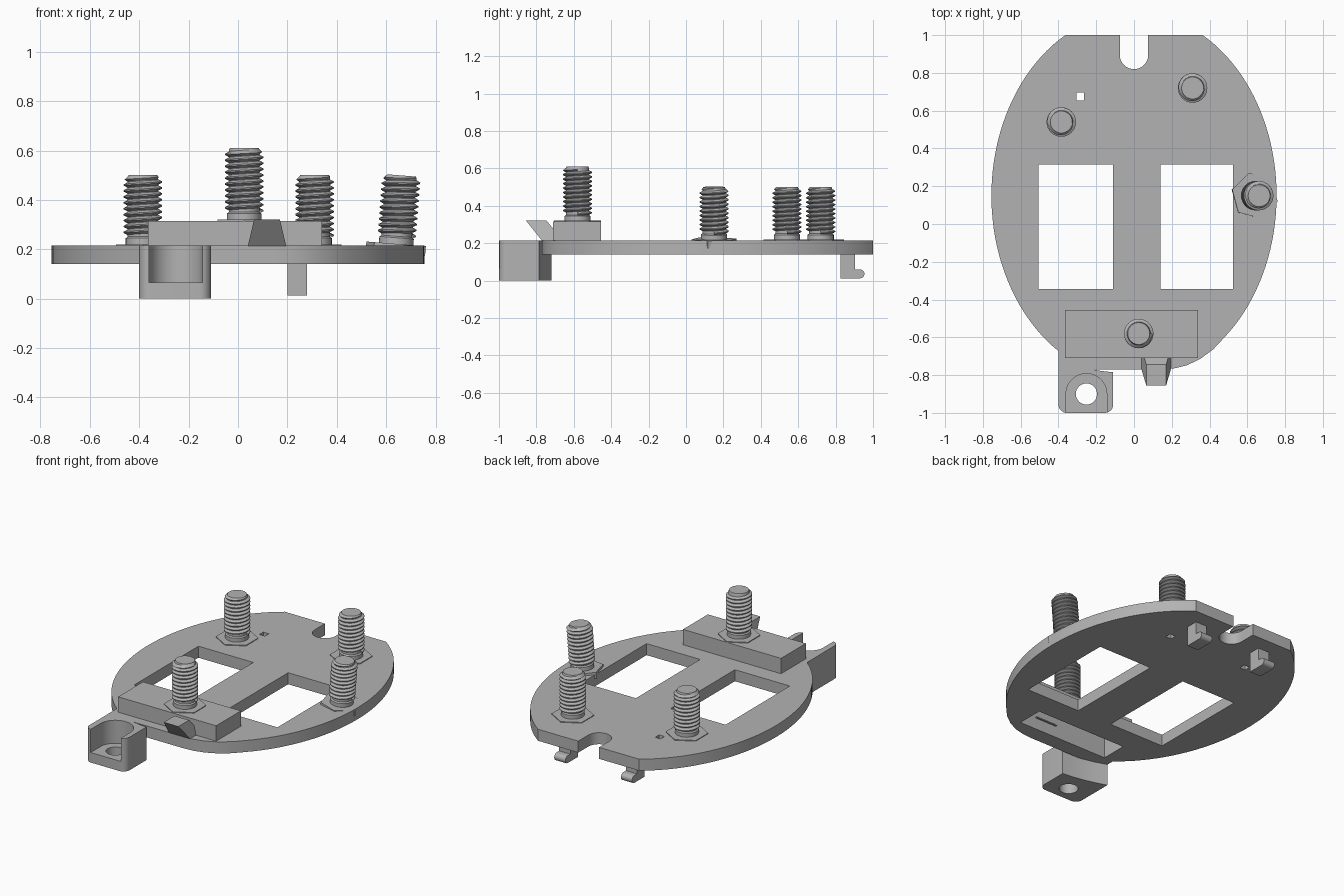
import bpy, bmesh
from math import sin, cos, pi, radians
from mathutils import Matrix, Vector

cube = bpy.data.objects.get("Cube")
if cube:
    bpy.data.objects.remove(cube, do_unlink=True)

grey = bpy.data.materials.new("light grey")
grey.use_nodes = True
COLOUR = (0.45, 0.45, 0.45, 1)
grey.diffuse_color = COLOUR
grey.node_tree.nodes["Principled BSDF"].inputs["Base Color"].default_value = COLOUR


def finish(bm, name):
    bmesh.ops.recalc_face_normals(bm, faces=bm.faces)
    mesh = bpy.data.meshes.new(name)
    bm.to_mesh(mesh)
    bm.free()
    mesh.materials.append(grey)
    ob = bpy.data.objects.new(name, mesh)
    bpy.context.collection.objects.link(ob)
    return ob


def loft(name, bottom, top):
    """Close a solid between two matching loops."""
    bm = bmesh.new()
    a = [bm.verts.new(p) for p in bottom]
    b = [bm.verts.new(p) for p in top]
    bm.faces.new(a)
    bm.faces.new(b)
    for i in range(len(a)):
        j = (i + 1) % len(a)
        bm.faces.new((a[i], a[j], b[j], b[i]))
    return finish(bm, name)


def prism(name, outline, z0, z1):
    return loft(name, [(x, y, z0) for x, y in outline], [(x, y, z1) for x, y in outline])


def rect(x0, x1, y0, y1):
    return [(x0, y0), (x1, y0), (x1, y1), (x0, y1)]


def arc(cx, cy, rx, ry, t0, t1, n):
    return [(cx + rx * cos(t0 + (t1 - t0) * i / n), cy + ry * sin(t0 + (t1 - t0) * i / n))
            for i in range(n + 1)]


def cut(ob, *cutters):
    for c in cutters:
        c.hide_render = True
        mod = ob.modifiers.new("cut", "BOOLEAN")
        mod.operation = "DIFFERENCE"
        mod.solver = "EXACT"
        mod.object = c
        bpy.context.view_layer.objects.active = ob
        bpy.ops.object.modifier_apply(modifier=mod.name)
        bpy.data.objects.remove(c, do_unlink=True)


def smooth(ob, angle=30):
    bpy.ops.object.select_all(action="DESELECT")
    ob.select_set(True)
    bpy.context.view_layer.objects.active = ob
    bpy.ops.object.shade_smooth_by_angle(angle=radians(angle))


BASE, TOP = 0.14, 0.215

# Oval plate: flat at the back, squared off at the front
outline = arc(0, 0.15, 0.755, 0.97, -0.884, 1.068, 40)
outline += arc(0, 0.15, 0.755, 0.97, pi - 1.068, pi + 1.012, 40)
outline += [(-0.4, -0.77), (0.15, -0.77), (0.21, -0.765), (0.28, -0.748),
            (0.35, -0.715), (0.42, -0.663)]
plate = prism("base_plate", outline, BASE, TOP)
recess = rect(-0.335, 0.31, -0.67, -0.5)
notch = arc(0, 0.895, 0.075, 0.075, pi, 2 * pi, 24) + [(0.075, 1.1), (-0.075, 1.1)]
cuts = [rect(-0.505, -0.11, -0.345, 0.315), rect(0.14, 0.525, -0.345, 0.315), notch, recess]
cuts += [rect(s * 0.285 - 0.02, s * 0.285 + 0.02, 0.655, 0.695) for s in (-1, 1)]
cut(plate, *[prism("cutter", c, 0.05, 0.4) for c in cuts])
smooth(plate)

# Hollow raised block near the front
block = prism("raised_block", rect(-0.365, 0.34, -0.71, -0.455), TOP - 0.01, 0.315)
cut(block, prism("cutter", recess, 0.1, 0.27))

# Overhanging wedge in front of the block
loft("front_wedge", [(x, y, TOP - 0.001) for x, y in rect(0.04, 0.195, -0.77, -0.66)],
     [(x, y, 0.32) for x, y in rect(0.065, 0.17, -0.855, -0.745)])

# Screw tab with rounded front corners and a curved back
R = 0.045
tab_outline = arc(-0.4 + R, -1 + R, R, R, pi, 1.5 * pi, 8)
tab_outline += arc(-0.11 - R, -1 + R, R, R, 1.5 * pi, 2 * pi, 8)
tab_outline += [(-0.11, -0.785), (-0.18, -0.777), (-0.25, -0.764), (-0.33, -0.744), (-0.4, -0.72)]
tab = prism("screw_tab", tab_outline, 0, TOP)
pocket = arc(-0.252, -0.9, 0.108, 0.108, 0, pi, 32) + [(-0.36, -1.1), (-0.144, -1.1)]
cut(tab, prism("cutter", pocket, 0.065, 0.4),
    prism("cutter", arc(-0.252, -0.9, 0.056, 0.056, 0, 2 * pi * 31 / 32, 31), -0.1, 0.2))
smooth(tab)

# Pair of latch hooks under the back edge
hook = [(0.825, BASE + 0.01), (0.825, 0.012)]
hook += arc(0.93, 0.036, 0.024, 0.024, -pi / 2, pi / 2, 10)
hook += [(0.903, 0.06), (0.903, BASE + 0.01)]
for side, x in (("right", -0.28), ("left", 0.2)):
    smooth(loft(side + "_hook", [(x, y, z) for y, z in hook],
                [(x + 0.08, y, z) for y, z in hook]))


def bolt(name, x, y, z, h, tilt=0, turn=0):
    """Threaded stud of height h on a mostly sunken hex head."""
    seg, pitch, low = 32, 0.024, 0.03
    turns = int((h - low - 0.012) / pitch)
    bm = bmesh.new()

    # plain core with collar and chamfered end
    rings = [(0.07, -0.01), (0.07, low), (0.062, low + 0.006), (0.062, h - 0.01), (0.058, h)]
    loops = [[bm.verts.new((r * cos(2 * pi * i / seg), r * sin(2 * pi * i / seg), zz))
              for i in range(seg)] for r, zz in rings]
    for a, b in zip(loops, loops[1:]):
        for i in range(seg):
            j = (i + 1) % seg
            bm.faces.new((a[i], a[j], b[j], b[i]))
    bm.faces.new(loops[0])
    bm.faces.new(loops[-1])

    # helical ridge: inner, crest and outer edges
    rows = []
    for k in range(turns * seg + 1):
        t = 2 * pi * k / seg
        row = []
        for r, dz in ((0.061, 0), (0.078, 0.009), (0.078, 0.014), (0.061, 0.023)):
            zz = low + pitch * k / seg + dz
            r = min(r, 0.058 + 0.9 * max(h - zz, 0))
            row.append(bm.verts.new((r * cos(t), r * sin(t), min(zz, h - 0.001))))
        rows.append(row)
    for a, b in zip(rows, rows[1:]):
        for i in range(3):
            bm.faces.new((a[i], b[i], b[i + 1], a[i + 1]))

    # hex head
    bmesh.ops.create_cone(bm, cap_ends=True, segments=6, radius1=0.125, radius2=0.125, depth=0.04,
                          matrix=Matrix.Translation((0, 0, -0.015)) @ Matrix.Rotation(turn, 4, "Z"))
    ob = finish(bm, name)
    ob.matrix_world = Matrix.Translation(Vector((x, y, z))) @ Matrix.Rotation(tilt, 4, "Y")
    smooth(ob)


bolt("back_right_bolt", -0.385, 0.54, TOP, 0.285)
bolt("back_left_bolt", 0.31, 0.72, TOP, 0.285)
bolt("block_bolt", 0.025, -0.58, 0.315, 0.295)
bolt("tilted_side_bolt", 0.64, 0.15, TOP + 0.002, 0.283, radians(4.5), radians(15))
